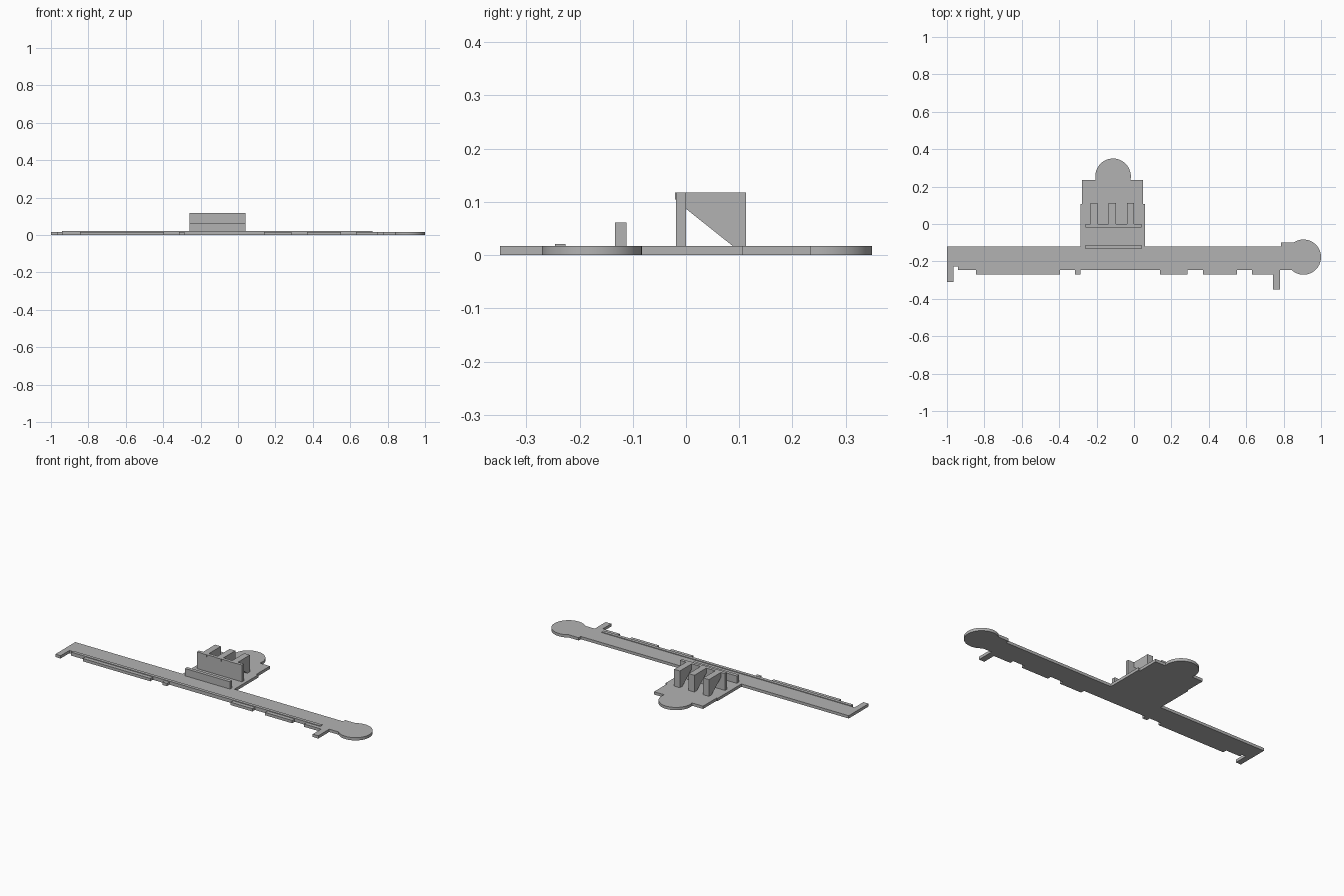
import bpy, bmesh, math
from mathutils import Vector

cube = bpy.data.objects.get("Cube")
if cube:
    bpy.data.objects.remove(cube, do_unlink=True)

grey = bpy.data.materials.new("stone grey")
grey.use_nodes = True
colour = (0.45, 0.45, 0.45, 1)
grey.diffuse_color = colour
grey.node_tree.nodes["Principled BSDF"].inputs["Base Color"].default_value = colour


def prism(name, points, offset):
    """Extrude a closed 3D outline along an offset vector."""
    bm = bmesh.new()
    face = bm.faces.new([bm.verts.new(p) for p in points])
    ext = bmesh.ops.extrude_face_region(bm, geom=[face])
    verts = [v for v in ext["geom"] if isinstance(v, bmesh.types.BMVert)]
    bmesh.ops.translate(bm, verts=verts, vec=Vector(offset))
    bmesh.ops.recalc_face_normals(bm, faces=bm.faces)
    mesh = bpy.data.meshes.new(name)
    bm.to_mesh(mesh)
    bm.free()
    mesh.materials.append(grey)
    obj = bpy.data.objects.new(name, mesh)
    bpy.context.collection.objects.link(obj)
    return obj


def box(name, x0, x1, y0, y1, z0, z1):
    corners = [(x0, y0, z0), (x1, y0, z0), (x1, y1, z0), (x0, y1, z0)]
    return prism(name, corners, (0, 0, z1 - z0))


def arc(cx, cy, r, start, end, steps=48):
    angles = [math.radians(start + (end - start) * i / steps) for i in range(steps + 1)]
    return [(cx + r * math.cos(a), cy + r * math.sin(a)) for a in angles]


TOP = 0.017      # top of the base plate
FRONT = -0.246   # front edge of the long bar
BACK = -0.12     # back edge of the long bar

# Base plate: left end arm, front tabs, right arm, round end, rear platform
outline = [(-1, BACK), (-1, -0.31), (-0.965, -0.31), (-0.965, -0.227),
           (-0.94, -0.227), (-0.94, FRONT)]
for a, b in [(-0.845, -0.395), (-0.315, -0.285), (0.14, 0.285), (0.37, 0.55)]:
    outline += [(a, FRONT), (a, -0.27), (b, -0.27), (b, FRONT)]
outline += [(0.63, FRONT), (0.63, -0.27), (0.743, -0.27),
            (0.743, -0.35), (0.78, -0.35), (0.78, FRONT)]
outline += arc(0.906, -0.177, 0.094, -133, 125)
outline += [(0.785, -0.1), (0.785, BACK), (0.06, BACK), (0.06, 0.107),
            (0.048, 0.107), (0.048, 0.235)]
outline += arc(-0.112, 0.255, 0.095, -12, 192)
outline += [(-0.278, 0.235), (-0.278, 0.107), (-0.285, 0.107), (-0.285, BACK)]
base = prism("base_plate", [(x, y, 0) for x, y in outline], (0, 0, TOP))

# Raised strip along the front edge
box("front_strip", -0.94, 0.72, FRONT, -0.226, TOP, 0.021)

# Low wall and tall wall
box("low_wall", -0.26, 0.04, -0.133, -0.112, TOP, 0.061)
box("tall_wall", -0.26, 0.04, -0.019, 0, TOP, 0.118)

# Three fins with a sloping underside, their tips showing through the tall wall
fin = [(-0.021, 0.118), (0.113, 0.118), (0.113, TOP), (0.088, TOP),
       (0, 0.087), (0, 0.105), (-0.021, 0.105)]
for i, x in enumerate((-0.232, -0.135, -0.038)):
    prism(f"fin_{i + 1}", [(x, y, z) for y, z in fin], (0.038, 0, 0))

# Smooth round edges of the base
bpy.ops.object.select_all(action="DESELECT")
base.select_set(True)
bpy.context.view_layer.objects.active = base
bpy.ops.object.shade_smooth_by_angle(angle=math.radians(30))
